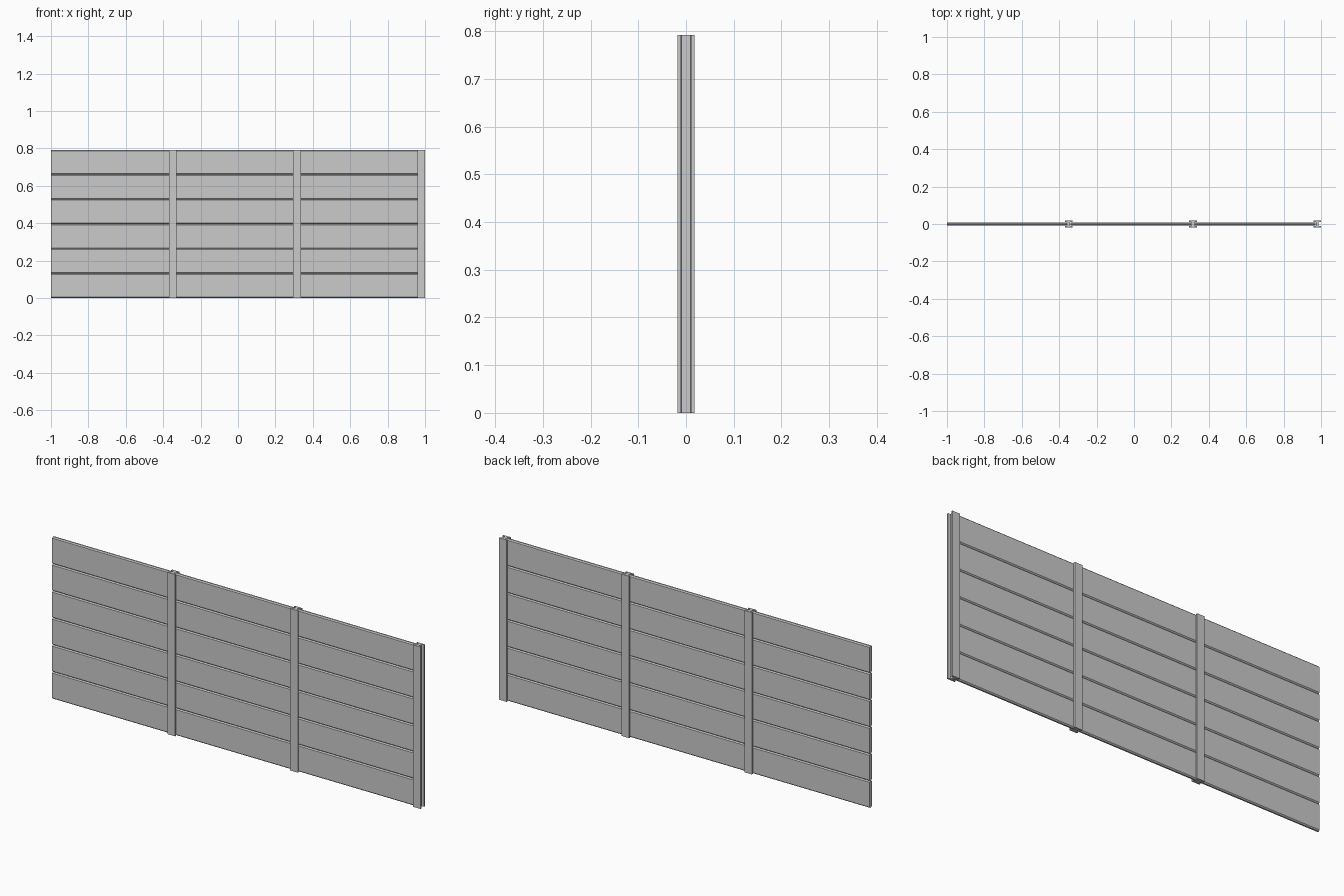
import bpy, bmesh

if "Cube" in bpy.data.objects:
    bpy.data.objects.remove(bpy.data.objects["Cube"])

H = 0.792          # fence height
ROWS = 6           # panels per bay
PITCH = 0.664      # post spacing
POST_W, POST_D = 0.041, 0.035
SLOT_Y, SLOT_DEPTH = 0.0105, 0.013


def extrude_profile(name, points, direction):
    """Make a solid by extruding a closed 3D outline."""
    bm = bmesh.new()
    face = bm.faces.new([bm.verts.new(p) for p in points])
    res = bmesh.ops.extrude_face_region(bm, geom=[face])
    verts = [g for g in res["geom"] if isinstance(g, bmesh.types.BMVert)]
    bmesh.ops.translate(bm, verts=verts, vec=direction)
    bmesh.ops.recalc_face_normals(bm, faces=bm.faces)
    mesh = bpy.data.meshes.new(name)
    bm.to_mesh(mesh)
    bm.free()
    obj = bpy.data.objects.new(name, mesh)
    bpy.context.collection.objects.link(obj)
    return obj


# H-shaped posts with a slot on each side
w, d = POST_W / 2, POST_D / 2
half = [(w, -d), (w, -SLOT_Y), (w - SLOT_DEPTH, -SLOT_Y + 0.001),
        (w - SLOT_DEPTH, SLOT_Y - 0.001), (w, SLOT_Y), (w, d)]
outline = half + [(-x, -y) for x, y in half]
post_x = [1 - w - i * PITCH for i in (2, 1, 0)]
for i, px in enumerate(post_x):
    extrude_profile(f"post_{i + 1}", [(px + x, y, 0) for x, y in outline], (0, 0, H))

# Chamfered panels stacked between the posts, ends tucked into the slots
t, c = 0.0085, 0.005
ph = H / ROWS
section = [(-t, c), (-t + c, 0), (t - c, 0), (t, c),
           (t, ph - c), (t - c, ph), (-t + c, ph), (-t, ph - c)]
for i, px in enumerate(post_x):
    x1 = px - w + SLOT_DEPTH - 0.001
    x0 = -1 if i == 0 else post_x[i - 1] + w - SLOT_DEPTH + 0.001
    for r in range(ROWS):
        extrude_profile(f"panel_{i + 1}_{r + 1}",
                        [(x0, y, r * ph + z) for y, z in section], (x1 - x0, 0, 0))
